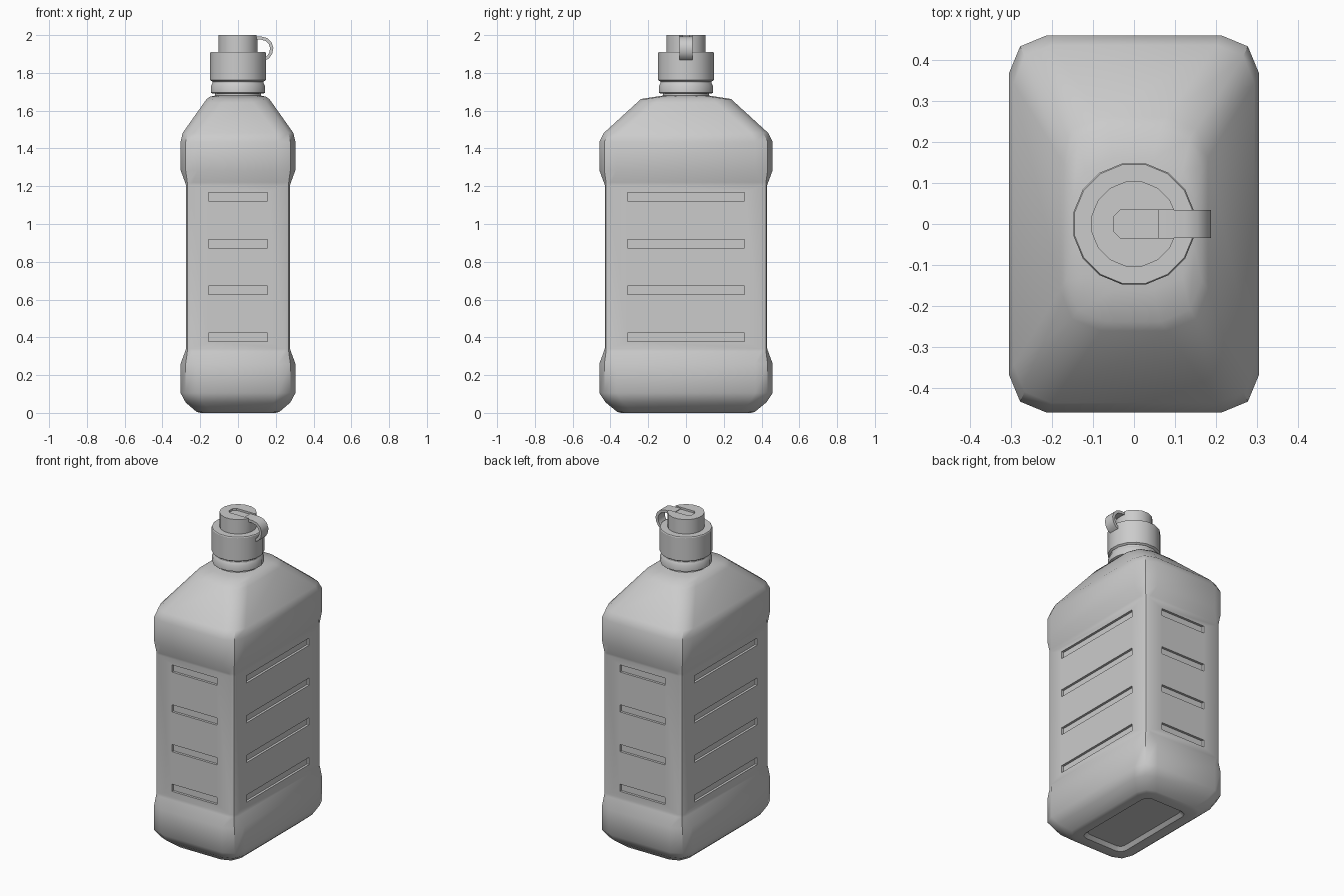
import bpy, bmesh, math
from mathutils import Matrix, Vector

if "Cube" in bpy.data.objects:
    bpy.data.objects.remove(bpy.data.objects["Cube"])


def finish(name, bm, angle=40):
    bmesh.ops.recalc_face_normals(bm, faces=bm.faces)
    me = bpy.data.meshes.new(name)
    bm.to_mesh(me)
    bm.free()
    ob = bpy.data.objects.new(name, me)
    bpy.context.collection.objects.link(ob)
    smooth(ob, angle)
    return ob


def smooth(ob, angle):
    bpy.ops.object.select_all(action='DESELECT')
    ob.select_set(True)
    bpy.context.view_layer.objects.active = ob
    bpy.ops.object.shade_smooth_by_angle(angle=math.radians(angle))


def loft(bm, rings):
    loops = [[bm.verts.new(p) for p in r] for r in rings]
    for a, b in zip(loops, loops[1:]):
        for i in range(len(a)):
            j = (i + 1) % len(a)
            bm.faces.new((a[i], a[j], b[j], b[i]))
    bm.faces.new(loops[0][::-1])
    bm.faces.new(loops[-1])


def rounded_rect(hx, hy, c, z, segs=2):
    pts = []
    for k, (sx, sy) in enumerate([(1, 1), (-1, 1), (-1, -1), (1, -1)]):
        for i in range(segs + 1):
            t = math.pi / 2 * (k + i / segs)
            pts.append((sx * (hx - c) + c * math.cos(t), sy * (hy - c) + c * math.sin(t), z))
    return pts


def turned(name, profile, sides=16):
    bm = bmesh.new()
    loft(bm, [[(r * math.cos(2 * math.pi * (i + .5) / sides),
                r * math.sin(2 * math.pi * (i + .5) / sides), z)
               for i in range(sides)] for r, z in profile])
    return finish(name, bm, 30)


def box(bm, centre, size):
    bmesh.ops.create_cube(bm, size=1, matrix=Matrix.Translation(centre)
                          @ Matrix.Diagonal(Vector((*size, 1))))


def cut(ob, cutter, angle):
    cutter.hide_render = True
    mod = ob.modifiers.new("cut", 'BOOLEAN')
    mod.object = cutter
    mod.solver = 'EXACT'
    bpy.context.view_layer.objects.active = ob
    bpy.ops.object.modifier_apply(modifier=mod.name)
    bpy.data.objects.remove(cutter)
    smooth(ob, angle)


# Bottle body: half width, half depth, corner radius, height (starts in the base recess)
sections = [(.13, .27, .03, .02), (.15, .29, .04, 0), (.20, .345, .07, 0),
            (.22, .365, .08, .006), (.277, .425, .09, .055), (.304, .459, .092, .105),
            (.304, .459, .092, .26), (.28, .435, .04, .325), (.275, .43, .024, .34),
            (.275, .43, .024, 1.205), (.28, .435, .04, 1.22), (.304, .459, .092, 1.285),
            (.304, .459, .092, 1.435), (.293, .435, .092, 1.482), (.18, .26, .10, 1.642),
            (.165, .238, .10, 1.662), (.148, .16, .10, 1.674), (.12, .12, .09, 1.68)]
bm = bmesh.new()
loft(bm, [rounded_rect(*s) for s in sections])
body = finish("bottle_body", bm)

# Grip grooves on all four sides
bm = bmesh.new()
for z in (.40, .648, .896, 1.145):
    for s in (-1, 1):
        box(bm, (0, s * .43, z), (.31, .03, .045))
        box(bm, (s * .275, 0, z), (.03, .62, .045))
cut(body, finish("groove_cutter", bm), 42)

# Neck, locking ring, cap
turned("neck", [(.125, 1.66), (.125, 1.70), (.138, 1.72), (.138, 1.78)])
turned("locking_ring", [(.135, 1.69), (.147, 1.695), (.147, 1.73), (.137, 1.747)])
turned("cap", [(.14, 1.755), (.15, 1.762), (.15, 1.905), (.147, 1.91)])
spout = turned("spout_cap", [(.105, 1.90), (.105, 2.0)])

# Slot in the spout top that receives the strap
bm = bmesh.new()
outline = [(-.05, -.018), (-.033, -.034), (.2, -.034), (.2, .034), (-.033, .034), (-.05, .018)]
loft(bm, [[(x, y, z) for x, y in outline] for z in (1.988, 2.05)])
cut(spout, finish("slot_cutter", bm), 30)

# Strap looping from the spout top to the cap side
outer = [(.06, 1.992), (.125, 1.992), (.155, 1.984), (.177, 1.963), (.187, 1.932),
         (.181, 1.902), (.166, 1.878), (.14, 1.864)]
inner = [(.06, 1.976), (.122, 1.976), (.146, 1.969), (.163, 1.953), (.170, 1.931),
         (.166, 1.908), (.155, 1.891), (.14, 1.882)]
bm = bmesh.new()
loft(bm, [[(o[0], -.034, o[1]), (o[0], .034, o[1]), (i[0], .034, i[1]), (i[0], -.034, i[1])]
          for o, i in zip(outer, inner)])
finish("cap_strap", bm)
